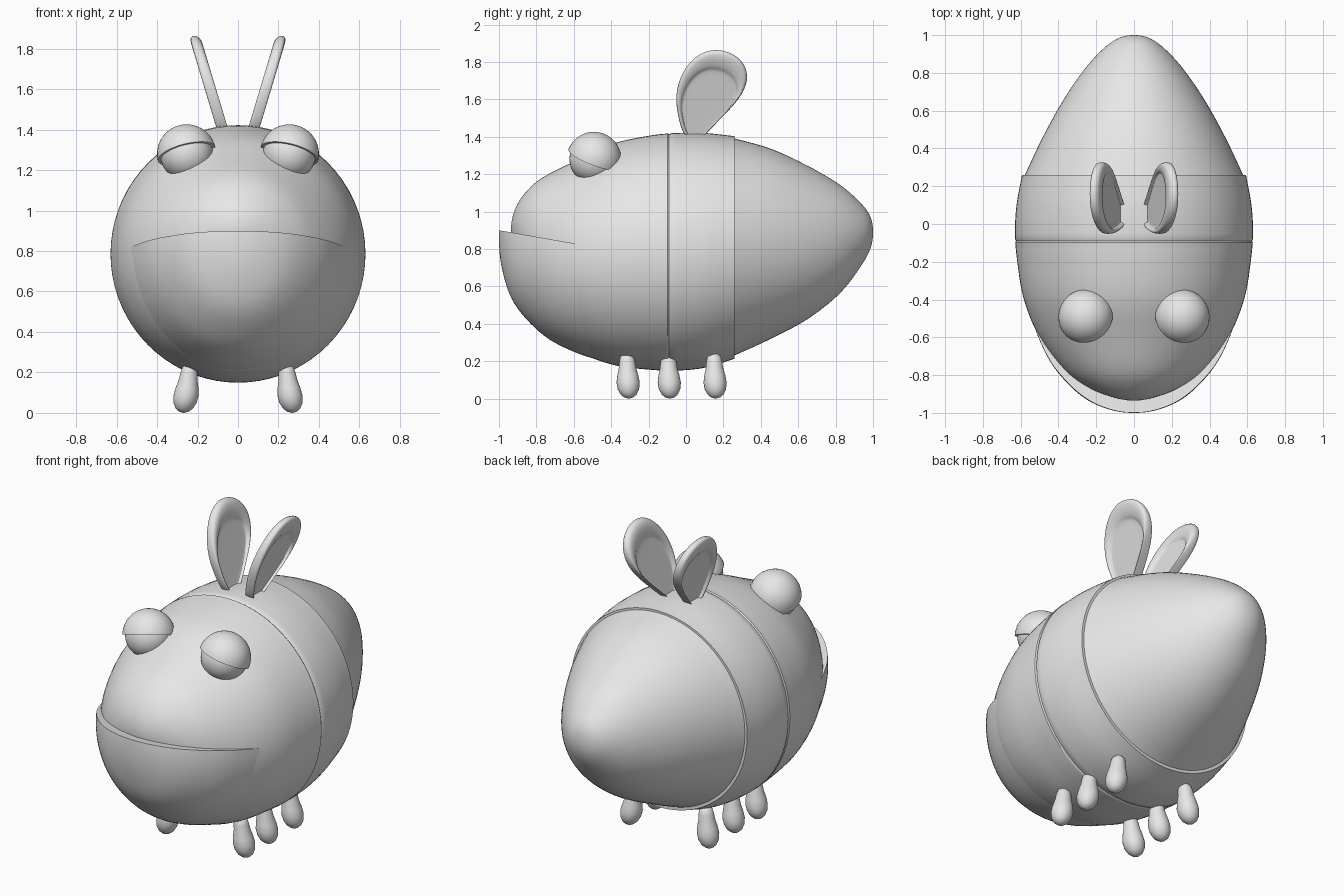
import bpy, bmesh, math
from mathutils import Vector

if "Cube" in bpy.data.objects:
    bpy.data.objects.remove(bpy.data.objects["Cube"])

grey = bpy.data.materials.new("plain grey")
grey.diffuse_color = (0.8, 0.8, 0.8, 1)
grey.use_nodes = True
grey.node_tree.nodes["Principled BSDF"].inputs["Base Color"].default_value = grey.diffuse_color


def finish(name, bm, mirror=False, subsurf=0, angle=35):
    """Turn a bmesh into a smooth shaded object."""
    bmesh.ops.remove_doubles(bm, verts=bm.verts, dist=0.0004)
    bmesh.ops.recalc_face_normals(bm, faces=bm.faces)
    me = bpy.data.meshes.new(name)
    bm.to_mesh(me)
    bm.free()
    me.materials.append(grey)
    for p in me.polygons:
        p.use_smooth = True
    if not subsurf:
        me.set_sharp_from_angle(angle=math.radians(angle))
    ob = bpy.data.objects.new(name, me)
    bpy.context.collection.objects.link(ob)
    if mirror:
        ob.modifiers.new("mirror", 'MIRROR').use_mirror_merge = False
    if subsurf:
        ob.modifiers.new("subsurf", 'SUBSURF').levels = subsurf
        ob.modifiers["subsurf"].render_levels = subsurf
    return ob


def skin(rings):
    """Join closed rings of points with quads and cap both ends."""
    bm = bmesh.new()
    vr = [[bm.verts.new(p) for p in r] for r in rings]
    n = len(vr[0])
    for a, b in zip(vr, vr[1:]):
        for i in range(n):
            j = (i + 1) % n
            bm.faces.new((a[i], a[j], b[j], b[i]))
    bm.faces.new(vr[0])
    bm.faces.new(vr[-1])
    return bm


def smooth(st, steps=5):
    """Catmull-Rom through stations (y, half width, top, bottom); first is the tip."""
    y, w, t, b = st[1]
    last = tuple(2 * p - q for p, q in zip(st[-1], st[-2]))
    pts = [(y, -w, b, t)] + st + [last]
    out = []
    for k in range(1, len(pts) - 2):
        p0, p1, p2, p3 = (Vector(p) for p in pts[k - 1:k + 3])
        for s in range(steps):
            u = s / steps
            out.append(0.5 * (2 * p1 + (p2 - p0) * u + (2 * p0 - 5 * p1 + 4 * p2 - p3) * u * u
                              + (3 * p1 - p0 - 3 * p2 + p3) * u ** 3))
    return out + [Vector(st[-1])]


def loft(st, groove=None, n=72):
    rings = []
    stations = [tuple(s) for s in smooth(st)]
    if groove is not None:
        # thin groove around the body, cut by shrinking one extra station
        near = min(stations, key=lambda s: abs(s[0] - groove))
        stations = [s for s in stations if abs(s[0] - groove) > 0.015]
        for dy, d in ((-0.008, 0), (0, 0.005), (0.008, 0)):
            stations.append((groove + dy, near[1] - d, near[2] - d, near[3] + d))
        stations.sort()
    for y, w, t, b in stations:
        m, h = (t + b) / 2, (t - b) / 2
        rings.append([(w * math.cos(a), y, m + h * math.sin(a))
                      for a in (2 * math.pi * i / n for i in range(n))])
    return skin(rings)


# Front body with the upper face
finish("front_body", loft([
    (-0.935, 0, 0.91, 0.91), (-0.915, 0.12, 1.01, 0.80), (-0.86, 0.25, 1.10, 0.62),
    (-0.77, 0.37, 1.18, 0.45), (-0.6, 0.50, 1.267, 0.27), (-0.4, 0.583, 1.36, 0.183),
    (-0.2, 0.618, 1.405, 0.155), (-0.05, 0.63, 1.42, 0.15), (0.1, 0.622, 1.42, 0.165),
    (0.26, 0.593, 1.403, 0.213)], groove=-0.09))

# Rear shell, slightly smaller at the seam
finish("rear_body", loft([
    (1.0, 0, 0.89, 0.89), (0.985, 0.08, 0.975, 0.80), (0.93, 0.16, 1.05, 0.70),
    (0.82, 0.262, 1.145, 0.56), (0.65, 0.378, 1.245, 0.425), (0.45, 0.488, 1.337, 0.318),
    (0.24, 0.587, 1.396, 0.222)]))

# Lower jaw, cut flat along the mouth line
jaw = loft([
    (-1.0, 0, 0.86, 0.86), (-0.985, 0.12, 0.99, 0.70), (-0.93, 0.25, 1.11, 0.53),
    (-0.83, 0.365, 1.21, 0.40), (-0.7, 0.46, 1.30, 0.298), (-0.5, 0.542, 1.35, 0.216),
    (-0.3, 0.58, 1.37, 0.19)])
bmesh.ops.remove_doubles(jaw, verts=jaw.verts, dist=0.0004)
bmesh.ops.bisect_plane(jaw, geom=jaw.verts[:] + jaw.edges[:] + jaw.faces[:],
                       plane_co=(0, -1, 0.90), plane_no=(0, 0.175, 1), clear_outer=True)
bmesh.ops.holes_fill(jaw, edges=[e for e in jaw.edges if e.is_boundary])
finish("lower_jaw", jaw)

# Eyes: ball plus tilted lid
eye = Vector((0.254, -0.492, 1.28))


def ball(r):
    bm = bmesh.new()
    bmesh.ops.create_uvsphere(bm, u_segments=40, v_segments=24, radius=r)
    bmesh.ops.translate(bm, verts=bm.verts, vec=eye)
    return bm


finish("eyeballs", ball(0.131), mirror=True)
lid = ball(0.146)
bmesh.ops.bisect_plane(lid, geom=lid.verts[:] + lid.edges[:] + lid.faces[:],
                       plane_co=eye, plane_no=(0.25, 0.38, 1), clear_inner=True)
bmesh.ops.holes_fill(lid, edges=[e for e in lid.edges if e.is_boundary])
finish("eyelids", lid, mirror=True)

# Ears: leaning leaf shape with a rim and a recessed panel on both sides
outline = [(-0.01, 1.38), (-0.048, 1.52), (-0.06, 1.63), (-0.025, 1.75), (0.05, 1.84),
           (0.14, 1.878), (0.245, 1.86), (0.318, 1.80), (0.34, 1.71), (0.295, 1.61),
           (0.2, 1.51), (0.12, 1.43), (0.07, 1.38)]
half = [(0.70, 0.008), (0.765, 0.009), (0.785, 0.022), (0.90, 0.031), (0.99, 0.022)]
section = half + [(s, -w) for s, w in reversed(half)]
ear_rings = []
for s, w in section:
    ring = []
    for y, z in outline:
        y, z = 0.08 + (y - 0.08) * s, 1.41 + (z - 1.41) * s
        ring.append((0.082 + (z - 1.42) * 0.30 + w, y, z))
    ear_rings.append(ring)
finish("ears", skin(ear_rings), mirror=True, subsurf=2)

# Legs: three pairs of drop shaped feet, leaning outward
profile = [(0, 0.001), (0.006, 0.024), (0.022, 0.043), (0.05, 0.057), (0.085, 0.062),
           (0.125, 0.056), (0.165, 0.046), (0.2, 0.042), (0.225, 0.036), (0.242, 0.02),
           (0.247, 0.001)]
for name, y0 in (("front_legs", -0.31), ("middle_legs", -0.09), ("rear_legs", 0.155)):
    rings = [[(0.268 - 0.13 * z + r * math.cos(a), y0 - 0.04 * (z - 0.1) + r * math.sin(a), z)
              for a in (2 * math.pi * i / 28 for i in range(28))] for z, r in profile]
    finish(name, skin(rings), mirror=True, angle=60)
